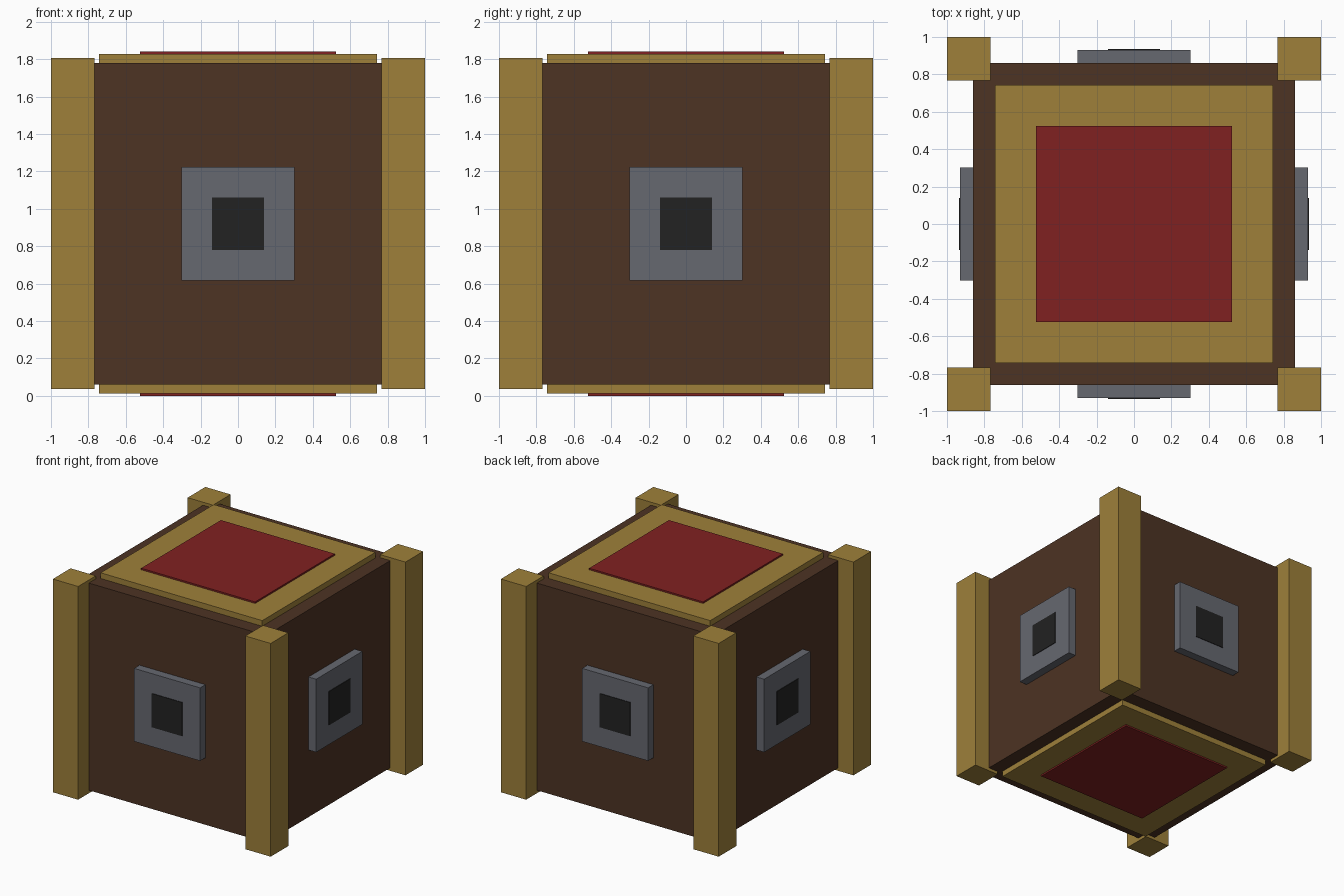
import bpy
import bmesh
from mathutils import Vector, Matrix

default = bpy.data.objects.get("Cube")
if default:
    bpy.data.objects.remove(default, do_unlink=True)

MID = 0.92  # height of the crate's centre


def material(name, r, g, b):
    m = bpy.data.materials.new(name)
    m.use_nodes = True
    m.diffuse_color = (r, g, b, 1)
    m.node_tree.nodes["Principled BSDF"].inputs["Base Color"].default_value = (r, g, b, 1)
    return m


brown = material("dark_wood", 0.074, 0.033, 0.017)
gold = material("gold", 0.342, 0.216, 0.042)
grey = material("steel", 0.133, 0.138, 0.162)
black = material("black", 0.016, 0.016, 0.016)
red = material("red", 0.216, 0.015, 0.015)


def box(name, centre, half, mat):
    """Box given by its centre (relative to the crate's centre) and half sizes."""
    bm = bmesh.new()
    bmesh.ops.create_cube(bm, size=2, matrix=Matrix.Diagonal((*half, 1)))
    mesh = bpy.data.meshes.new(name)
    bm.to_mesh(mesh)
    bm.free()
    mesh.materials.append(mat)
    obj = bpy.data.objects.new(name, mesh)
    obj.location = Vector(centre) + Vector((0, 0, MID))
    bpy.context.collection.objects.link(obj)


def slab(name, axis, sign, inner, outer, half_width, mat):
    """Square slab facing along one axis, between two distances from the centre."""
    centre = [0, 0, 0]
    centre[axis] = sign * (inner + outer) / 2
    half = [half_width] * 3
    half[axis] = (outer - inner) / 2
    box(name, centre, half, mat)


# Wooden body
box("body", (0, 0, 0), (0.86, 0.86, 0.86), brown)

# Corner posts
for x, side in ((-1, "right"), (1, "left")):
    for y, end in ((-1, "front"), (1, "back")):
        box(f"post_{end}_{side}", (x * 0.884, y * 0.884, 0), (0.116, 0.116, 0.885), gold)

# Lid and base, each a gold panel with a red inlay
for sign, end in ((-1, "bottom"), (1, "top")):
    slab(f"{end}_panel", 2, sign, 0.85, 0.907, 0.742, gold)
    slab(f"{end}_inlay", 2, sign, 0.90, 0.92, 0.523, red)

# Steel plate with a dark square on each side
for axis, sign, side in ((1, -1, "front"), (1, 1, "back"), (0, 1, "left"), (0, -1, "right")):
    slab(f"{side}_plate", axis, sign, 0.85, 0.93, 0.303, grey)
    slab(f"{side}_plate_centre", axis, sign, 0.928, 0.935, 0.14, black)
